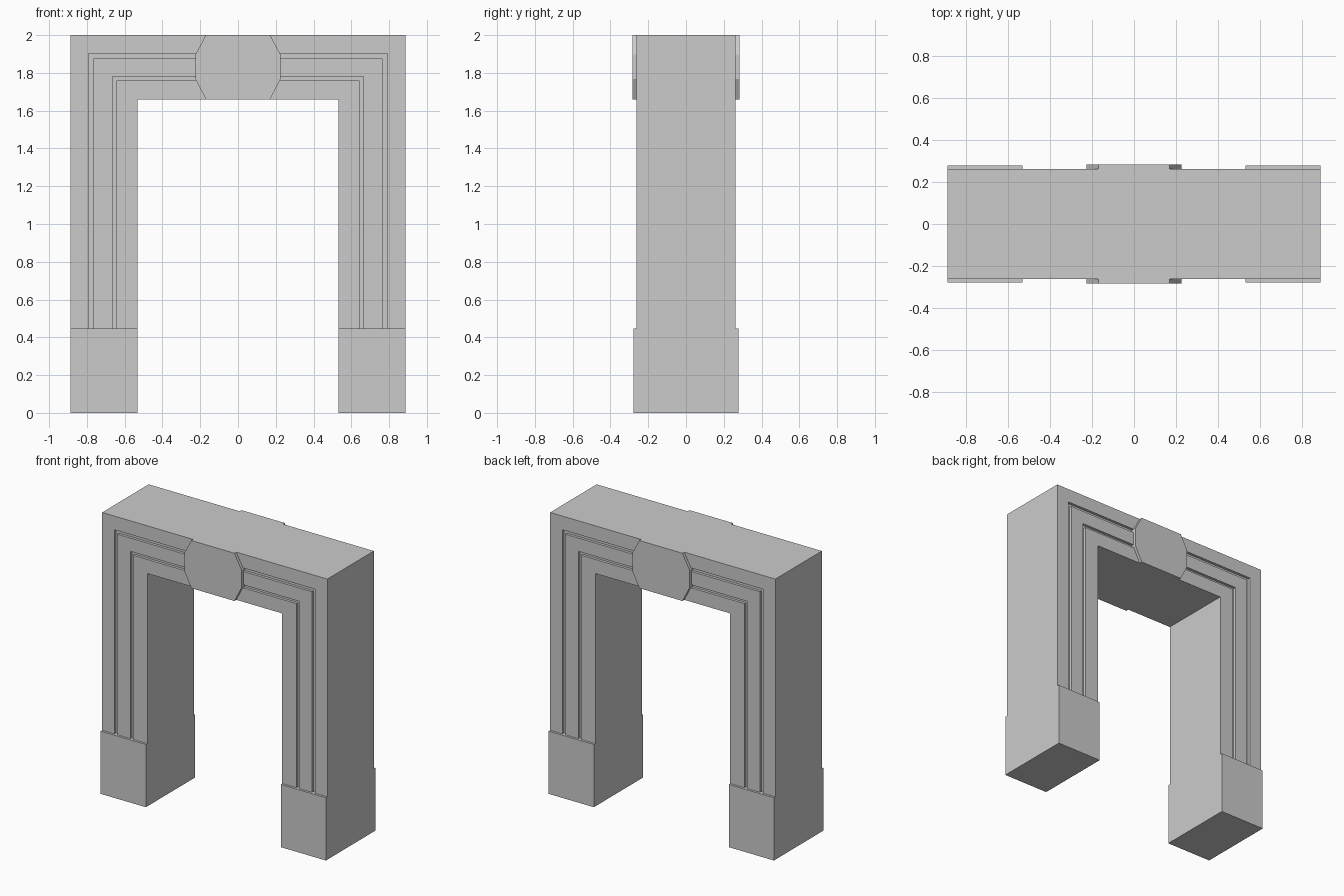
import bpy, bmesh

if "Cube" in bpy.data.objects:
    bpy.data.objects.remove(bpy.data.objects["Cube"])

DEPTH, FLOOR = 0.262, 0.243       # face of the arch, bottom of the grooves
PLINTH_TOP = 0.447


def finish(name, bm):
    bmesh.ops.recalc_face_normals(bm, faces=bm.faces)
    mesh = bpy.data.meshes.new(name)
    bm.to_mesh(mesh)
    bm.free()
    ob = bpy.data.objects.new(name, mesh)
    bpy.context.collection.objects.link(ob)
    return ob


def bridge_rings(name, rings):
    """Skin a list of equal-length point rings and cap both ends."""
    bm = bmesh.new()
    loops = [[bm.verts.new(p) for p in ring] for ring in rings]
    n = len(loops[0])
    for a, b in zip(loops, loops[1:]):
        for i in range(n):
            j = (i + 1) % n
            bm.faces.new((a[i], a[j], b[j], b[i]))
    bm.faces.new(loops[0])
    bm.faces.new(loops[-1])
    return finish(name, bm)


# Arch: grooved section (x, z, y) swept up, across and down with mitred corners
half = [(0.532, 1.66, DEPTH),
        (0.643, 1.76, DEPTH), (0.643, 1.76, FLOOR),
        (0.665, 1.782, FLOOR), (0.665, 1.782, DEPTH),
        (0.766, 1.877, DEPTH), (0.766, 1.877, FLOOR),
        (0.791, 1.902, FLOOR), (0.791, 1.902, DEPTH),
        (0.888, 2.0, DEPTH)]
section = half + [(x, z, -y) for x, z, y in reversed(half)]
bridge_rings("arch_frame", [
    [(-x, y, PLINTH_TOP) for x, z, y in section],
    [(-x, y, z) for x, z, y in section],
    [(x, y, z) for x, z, y in section],
    [(x, y, PLINTH_TOP) for x, z, y in section]])

# Plinth blocks under both legs
for side, s in (("left", -1), ("right", 1)):
    outline = [(0.532, -0.278), (0.888, -0.278), (0.888, 0.278), (0.532, 0.278)]
    bridge_rings(side + "_plinth", [[(s * x, y, z) for x, y in outline]
                                    for z in (0, PLINTH_TOP)])

# Eight-sided keystone plates, front and back
right = [(0.17, 1.66), (0.225, 1.767), (0.225, 1.897), (0.17, 2.0)]
octagon = right + [(-x, z) for x, z in reversed(right)]
for side, s in (("front", -1), ("back", 1)):
    bridge_rings(side + "_keystone", [[(x, s * y, z) for x, z in octagon]
                                      for y in (FLOOR, 0.283)])
